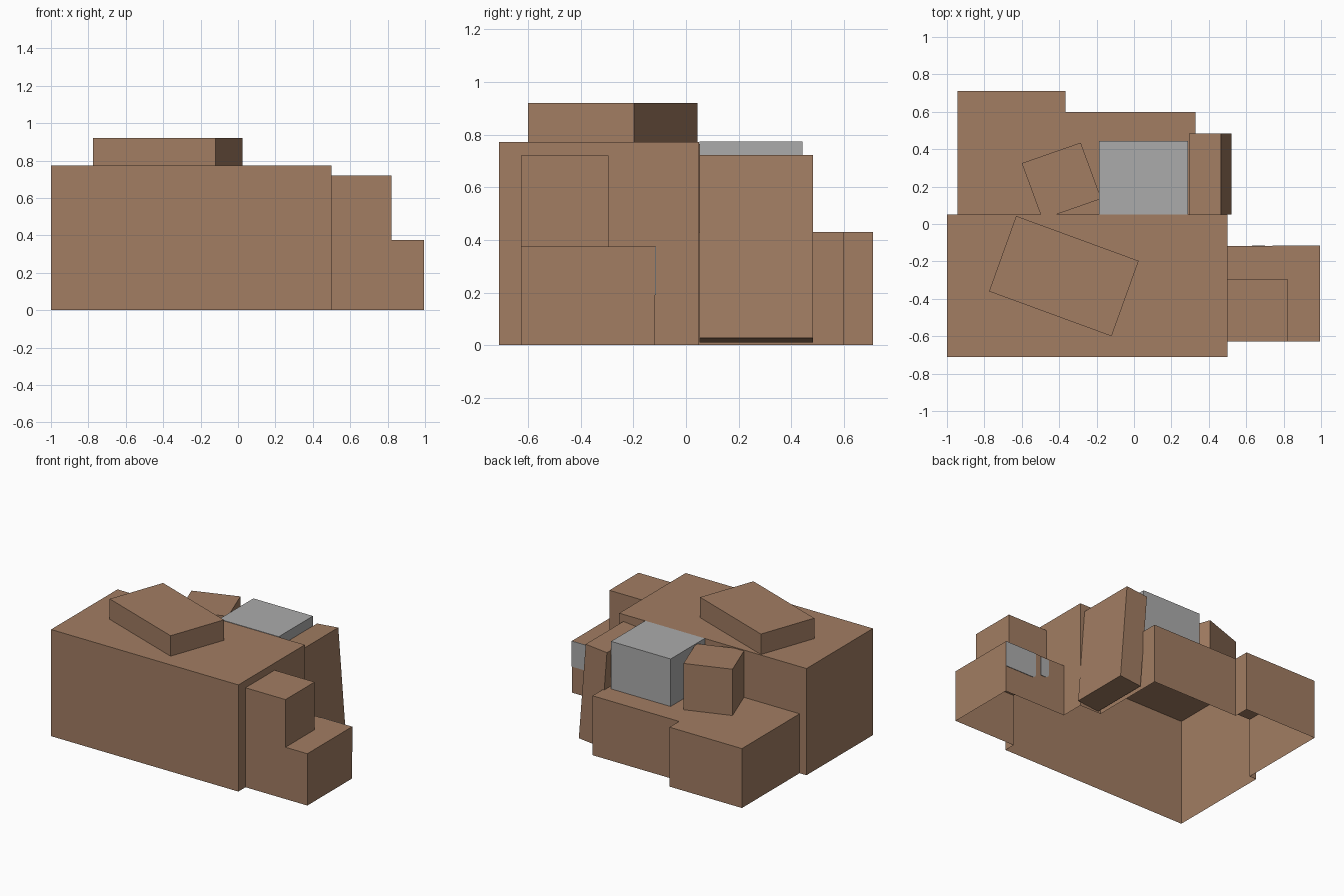
import bpy, bmesh, math
from mathutils import Vector

if "Cube" in bpy.data.objects:
    bpy.data.objects.remove(bpy.data.objects["Cube"])


def material(name, rgb):
    m = bpy.data.materials.new(name)
    m.diffuse_color = (*rgb, 1)
    m.use_nodes = True
    m.node_tree.nodes["Principled BSDF"].inputs["Base Color"].default_value = m.diffuse_color
    return m


BROWN = material("cardboard brown", (0.36, 0.205, 0.123))
GREY = material("light grey", (0.41, 0.41, 0.41))


def add_object(name, bm, mat):
    bmesh.ops.recalc_face_normals(bm, faces=bm.faces)
    me = bpy.data.meshes.new(name)
    bm.to_mesh(me)
    bm.free()
    me.materials.append(mat)
    ob = bpy.data.objects.new(name, me)
    bpy.context.collection.objects.link(ob)
    return ob


def prism(name, outline, offset, mat):
    """Extrude a flat outline of 3D points along an offset."""
    bm = bmesh.new()
    face = bm.faces.new([bm.verts.new(p) for p in outline])
    new = bmesh.ops.extrude_face_region(bm, geom=[face], use_keep_orig=True)["geom"]
    bmesh.ops.translate(bm, vec=Vector(offset),
                        verts=[v for v in new if isinstance(v, bmesh.types.BMVert)])
    return add_object(name, bm, mat)


def box(name, x0, x1, y0, y1, z0, z1, mat):
    outline = [(x0, y0, z0), (x1, y0, z0), (x1, y1, z0), (x0, y1, z0)]
    return prism(name, outline, (0, 0, z1 - z0), mat)


# Ground-level boxes, merged into one shell that is open underneath
stack = box("ground_boxes", -1, 0.5, -0.71, 0.05, -0.10, 0.772, BROWN)
others = [
    box("back_left_box", -0.945, -0.365, -0.05, 0.71, -0.14, 0.43, BROWN),
    box("back_middle_box", -0.5, 0.328, -0.07, 0.60, -0.17, 0.43, BROWN),
    box("right_low_box", 0.4, 0.995, -0.628, -0.118, -0.20, 0.375, BROWN),
]
for ob in others:
    mod = stack.modifiers.new(ob.name, 'BOOLEAN')
    mod.operation, mod.solver, mod.object = 'UNION', 'EXACT', ob
merged = stack.evaluated_get(bpy.context.evaluated_depsgraph_get())
bm = bmesh.new()
bm.from_mesh(merged.to_mesh())
bmesh.ops.bisect_plane(bm, geom=bm.verts[:] + bm.edges[:] + bm.faces[:],
                       plane_co=(0, 0, 0), plane_no=(0, 0, 1), clear_inner=True)
stack.modifiers.clear()
bm.to_mesh(stack.data)
bm.free()
for ob in others:
    bpy.data.objects.remove(ob)

# Boxes standing on the others
box("right_upper_box", 0.5, 0.82, -0.628, -0.295, 0.375, 0.72, BROWN)
box("grey_box", -0.187, 0.29, 0.052, 0.443, 0.43, 0.774, GREY)
prism("turned_top_box", [(-0.775, -0.36, 0.772), (-0.12, -0.60, 0.772),
                         (0.025, -0.197, 0.772), (-0.63, 0.043, 0.772)],
      (0, 0, 0.148), BROWN)
prism("turned_back_box", [(-0.60, 0.325, 0.43), (-0.49, 0.025, 0.43),
                          (-0.175, 0.135, 0.43), (-0.285, 0.435, 0.43)],
      (0, 0, 0.335), BROWN)

# Box leaning against the stack, profile seen from the front
prism("leaning_box", [(0.35, 0.052, 0.01), (0.52, 0.052, 0.027),
                      (0.465, 0.052, 0.722), (0.295, 0.052, 0.706)],
      (0, 0.431, 0), BROWN)


# Grey marks on the back of the low right box, rounded at the lower corners
def mark(name, x0, x1, z0, z1, r):
    pts = [(x0, -0.118, z1), (x1, -0.118, z1), (x1, -0.118, z0)]
    for i in range(6):
        a = math.radians(270 - 18 * i)
        pts.append((x0 + r + r * math.cos(a), -0.118, z0 + r + r * math.sin(a)))
    prism(name, pts, (0, 0.004, 0), GREY)


mark("large_grey_mark", 0.74, 0.995, 0.19, 0.375, 0.03)
mark("small_grey_mark", 0.63, 0.70, 0.23, 0.365, 0.03)
